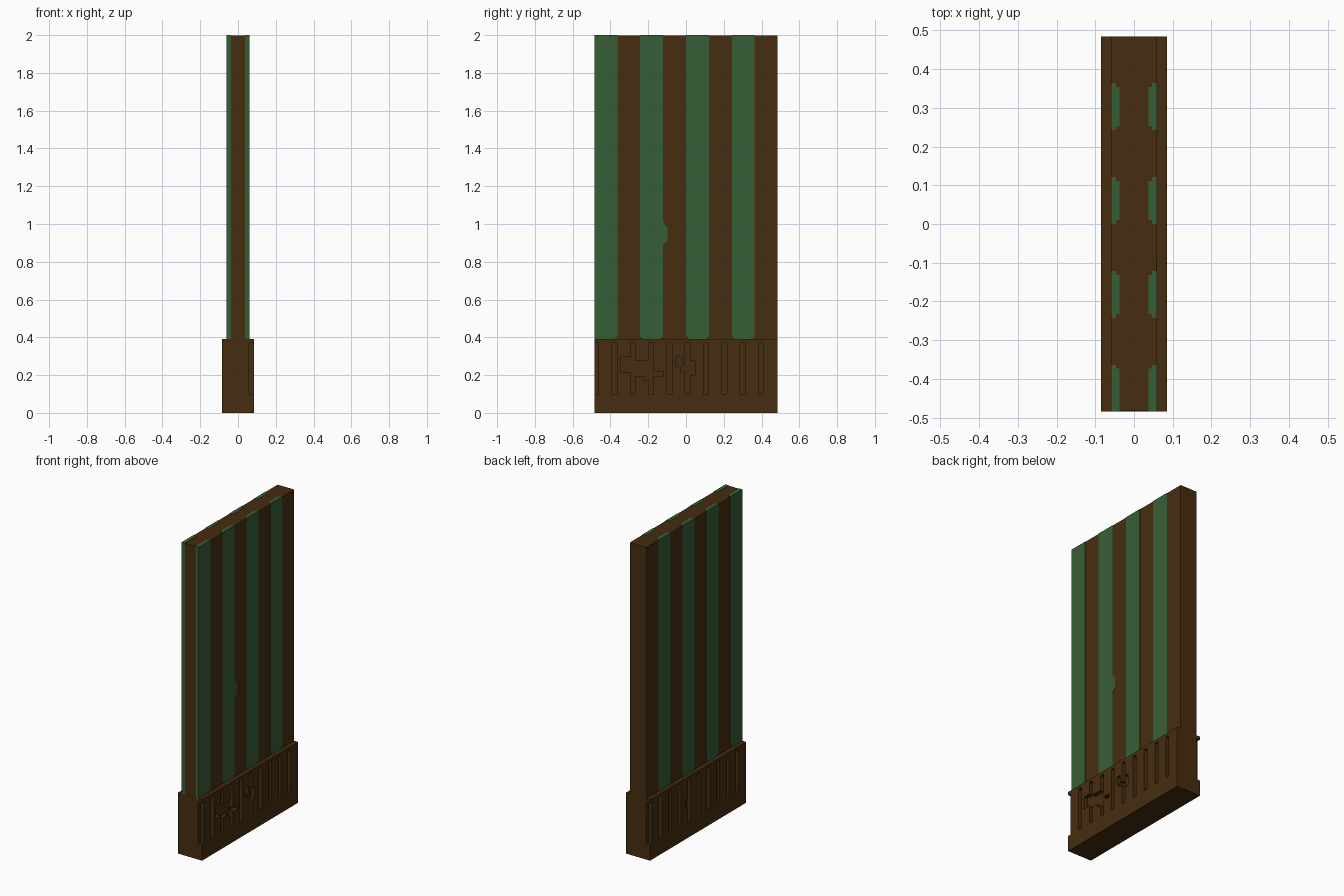
import bpy, bmesh
from mathutils import Matrix

if "Cube" in bpy.data.objects:
    bpy.data.objects.remove(bpy.data.objects["Cube"], do_unlink=True)


def material(name, rgb):
    m = bpy.data.materials.new(name)
    m.use_nodes = True
    m.diffuse_color = (*rgb, 1)
    bsdf = m.node_tree.nodes["Principled BSDF"]
    bsdf.inputs["Base Color"].default_value = (*rgb, 1)
    bsdf.inputs["Roughness"].default_value = 0.9
    return m


brown = material("dark brown wood", (0.062, 0.026, 0.005))
green = material("moss green", (0.037, 0.114, 0.037))


def add_box(bm, x, y, z):
    """Box from (min, max) pairs."""
    c = [(p[0] + p[1]) / 2 for p in (x, y, z)]
    s = [abs(p[1] - p[0]) for p in (x, y, z)]
    bmesh.ops.create_cube(bm, size=1, matrix=Matrix.Translation(c) @ Matrix.Diagonal((*s, 1)))


def add_prism(bm, outline, offset):
    """Extrude a closed outline along an offset vector."""
    face = bm.faces.new([bm.verts.new(p) for p in outline])
    ext = bmesh.ops.extrude_face_region(bm, geom=[face])["geom"]
    bmesh.ops.translate(bm, vec=offset, verts=[v for v in ext if isinstance(v, bmesh.types.BMVert)])


def finish(bm, name, mat):
    bmesh.ops.recalc_face_normals(bm, faces=bm.faces)
    me = bpy.data.meshes.new(name)
    bm.to_mesh(me)
    bm.free()
    me.materials.append(mat)
    ob = bpy.data.objects.new(name, me)
    bpy.context.collection.objects.link(ob)
    return ob


W, BASE_TOP, PANEL_X, BASE_X = 0.485, 0.39, 0.06, 0.085
SKIN = 0.0015          # how far the green staves stand proud

# Tall panel
bm = bmesh.new()
add_box(bm, (-PANEL_X + SKIN, PANEL_X - SKIN), (-W + SKIN, W), (0.3, 2 - SKIN))
finish(bm, "panel", brown)

# Green staves on both sides, with clipped inner corners and clipped feet
step = 2 * W / 8
for side, label in ((1, "left"), (-1, "right")):
    bm = bmesh.new()
    for i in range(4):
        a = -W + 2 * i * step
        b = a + step
        first = 0 if i == 0 else 0.01
        outline = [(PANEL_X, a), (PANEL_X, b), (0.046, b), (0.046, b - 0.01),
                   (0.037, b - 0.01), (0.037, a + first)]
        if first:
            outline += [(0.046, a + first), (0.046, a)]
        else:
            outline[-1] = (0.037, a)
        add_prism(bm, [(side * x, y, 0.402) for x, y in outline], (0, 0, 2 - 0.402))
        add_box(bm, (side * 0.037, side * PANEL_X), (a + first, b - 0.01), (BASE_TOP - 0.01, 0.402))
    finish(bm, "green_staves_" + label, green)

# Small green knot beside the second stave
bm = bmesh.new()
knot = [(-0.124, 1.015), (-0.112, 1.0), (-0.112, 0.99), (-0.098, 0.985),
        (-0.098, 0.915), (-0.112, 0.9), (-0.124, 0.885)]
add_prism(bm, [(PANEL_X - 0.02, y, z) for y, z in knot], (0.02, 0, 0))
finish(bm, "green_knot", green)

# Base block
bm = bmesh.new()
add_box(bm, (-BASE_X, BASE_X), (-W, W), (0, BASE_TOP))
base = finish(bm, "base", brown)

# Slots and worn patches cut into both sides of the base
bm = bmesh.new()
for i in range(10):
    c = -0.476 + i * 0.097
    lo = -W - 0.02 if i == 0 else c - 0.013
    for s in (1, -1):
        add_box(bm, (s * 0.058, s * 0.12), (s * lo, s * (c + 0.013)), (0.1, 0.37))
worn = [
    (1, -0.345, -0.285, 0.215, 0.295), (1, -0.28, -0.19, 0.195, 0.275),
    (1, -0.225, -0.19, 0.175, 0.21), (1, -0.18, -0.12, 0.195, 0.22),
    (1, -0.052, -0.022, 0.245, 0.297), (1, -0.03, 0.005, 0.22, 0.25),
    (1, 0.012, 0.048, 0.197, 0.275), (-1, 0.085, 0.125, 0.2, 0.25),
]
for s, y0, y1, z0, z1 in worn:
    add_box(bm, (s * 0.0585, s * 0.121), (y0, y1), (z0, z1))
cutter = finish(bm, "slot_cutter", brown)
cutter.hide_render = True

mod = base.modifiers.new("slots", "BOOLEAN")
mod.operation = "DIFFERENCE"
mod.solver = "EXACT"
mod.use_self = True
mod.object = cutter
bpy.context.view_layer.objects.active = base
bpy.ops.object.modifier_apply(modifier=mod.name)
bpy.data.objects.remove(cutter, do_unlink=True)
